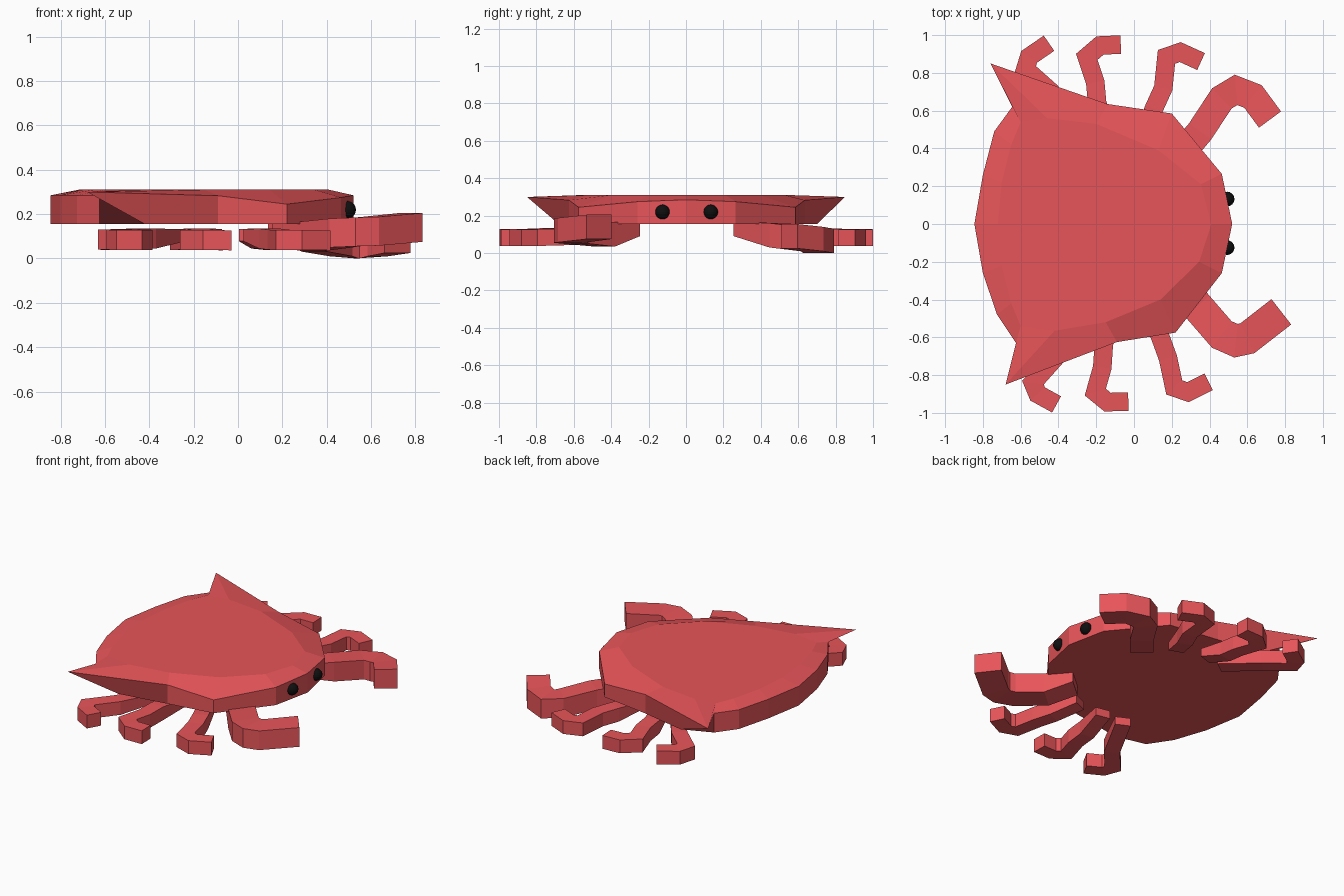
import bpy, bmesh
from mathutils import Vector

if "Cube" in bpy.data.objects:
    bpy.data.objects.remove(bpy.data.objects["Cube"])


def material(name, color):
    m = bpy.data.materials.new(name)
    m.diffuse_color = color
    m.use_nodes = True
    m.node_tree.nodes["Principled BSDF"].inputs["Base Color"].default_value = m.diffuse_color
    return m


RED = material("shell_red", (0.8, 0.09, 0.1, 1))
BLACK = material("eye_black", (0.005, 0.005, 0.005, 1))


def skin(name, rings, loop_caps=True):
    """Bridge equal-length rings of points and cap both ends."""
    bm = bmesh.new()
    rows = [[bm.verts.new(p) for p in ring] for ring in rings]
    n = len(rows[0])
    for a, b in zip(rows, rows[1:]):
        for i in range(n):
            j = (i + 1) % n
            bm.faces.new((a[i], a[j], b[j], b[i]))
    bm.faces.new(rows[0][::-1])
    bm.faces.new(rows[-1])
    bmesh.ops.recalc_face_normals(bm, faces=bm.faces)
    mesh = bpy.data.meshes.new(name)
    bm.to_mesh(mesh)
    bm.free()
    mesh.materials.append(RED)
    ob = bpy.data.objects.new(name, mesh)
    bpy.context.collection.objects.link(ob)
    return ob


# Shell: rim outline (x, y, z) and matching plateau outline (x, y)
rim = [(0.52, 0, .285), (0.465, .265, .275), (0.2, .585, .245), (-.14, .635, .283),
       (-.76, .85, .30), (-.645, .62, .285), (-.74, .49, .285), (-.80, .26, .285),
       (-.845, 0, .285), (-.80, -.26, .285), (-.725, -.48, .285), (-.625, -.63, .285),
       (-.68, -.85, .30), (-.09, -.625, .283), (0.22, -.575, .245), (0.465, -.26, .275)]
plateau = [(.41, 0), (.355, .21), (.13, .39), (-.2, .53),
           (-.46, .56), (-.60, .54), (-.65, .42), (-.70, .22),
           (-.72, 0), (-.70, -.22), (-.65, -.42), (-.60, -.54),
           (-.42, -.565), (-.15, -.52), (.14, -.40), (.345, -.2)]
floor = [(x, y, .155) for x, y, z in rim]
floor[4] = (-.45, .70, .155)     # underside tucks in below the side spikes
floor[12] = (-.42, -.68, .155)
skin("shell", [floor, rim, [(x, y, .31) for x, y in plateau]])


def limb(name, path, zs, width, height):
    """Box-section limb along a path, with mitred corners and a tapered root."""
    pts = [Vector(p) for p in path]
    rings = []
    for i, p in enumerate(pts):
        d0 = (p - pts[max(i - 1, 0)]).normalized()
        d1 = (pts[min(i + 1, len(pts) - 1)] - p).normalized()
        d = (d0 + d1).normalized()
        cos = d.dot(d1 if d1.length else d0)
        side = Vector((-d.y, d.x)) * width / 2 / max(cos, .75)
        h = height * (.6 if i == 0 else 1) / 2
        l, r, z = p + side, p - side, zs[i]
        rings.append([(l.x, l.y, z - h), (r.x, r.y, z - h), (r.x, r.y, z + h), (l.x, l.y, z + h)])
    skin(name, rings)


# Walking legs
legs = {
    "left_front_leg": [(.05, .46), (.105, .61), (.155, .72), (.172, .885), (.245, .91), (.355, .86)],
    "left_middle_leg": [(-.15, .50), (-.195, .64), (-.205, .75), (-.25, .885), (-.18, .945), (-.07, .95)],
    "left_back_leg": [(-.28, .48), (-.44, .70), (-.575, .82), (-.555, .885), (-.45, .957)],
    "right_front_leg": [(.07, -.43), (.14, -.60), (.18, -.71), (.213, -.865), (.285, -.89), (.395, -.835)],
    "right_middle_leg": [(-.12, -.44), (-.16, -.64), (-.168, -.76), (-.205, -.89), (-.14, -.943), (-.03, -.94)],
    "right_back_leg": [(-.28, -.44), (-.41, -.70), (-.535, -.84), (-.51, -.90), (-.41, -.955)],
}
for name, path in legs.items():
    limb(name, path, [.105, .09, .085, .083, .083, .082], .098, .09)

# Claws
limb("left_claw", [(.19, .30), (.35, .49), (.465, .665), (.54, .71), (.63, .675), (.72, .553)],
     [.13, .095, .075, .065, .075, .09], .145, .13)
limb("right_claw", [(.22, -.30), (.335, -.435), (.465, -.585), (.54, -.618), (.60, -.605), (.78, -.465)],
     [.13, .10, .115, .12, .123, .14], .17, .13)

# Eyes
for name, y in (("left_eye", .132), ("right_eye", -.125)):
    bpy.ops.mesh.primitive_uv_sphere_add(segments=16, ring_count=10, radius=.039,
                                         location=(.493, y, .22))
    eye = bpy.context.object
    eye.name = name
    eye.data.materials.append(BLACK)
